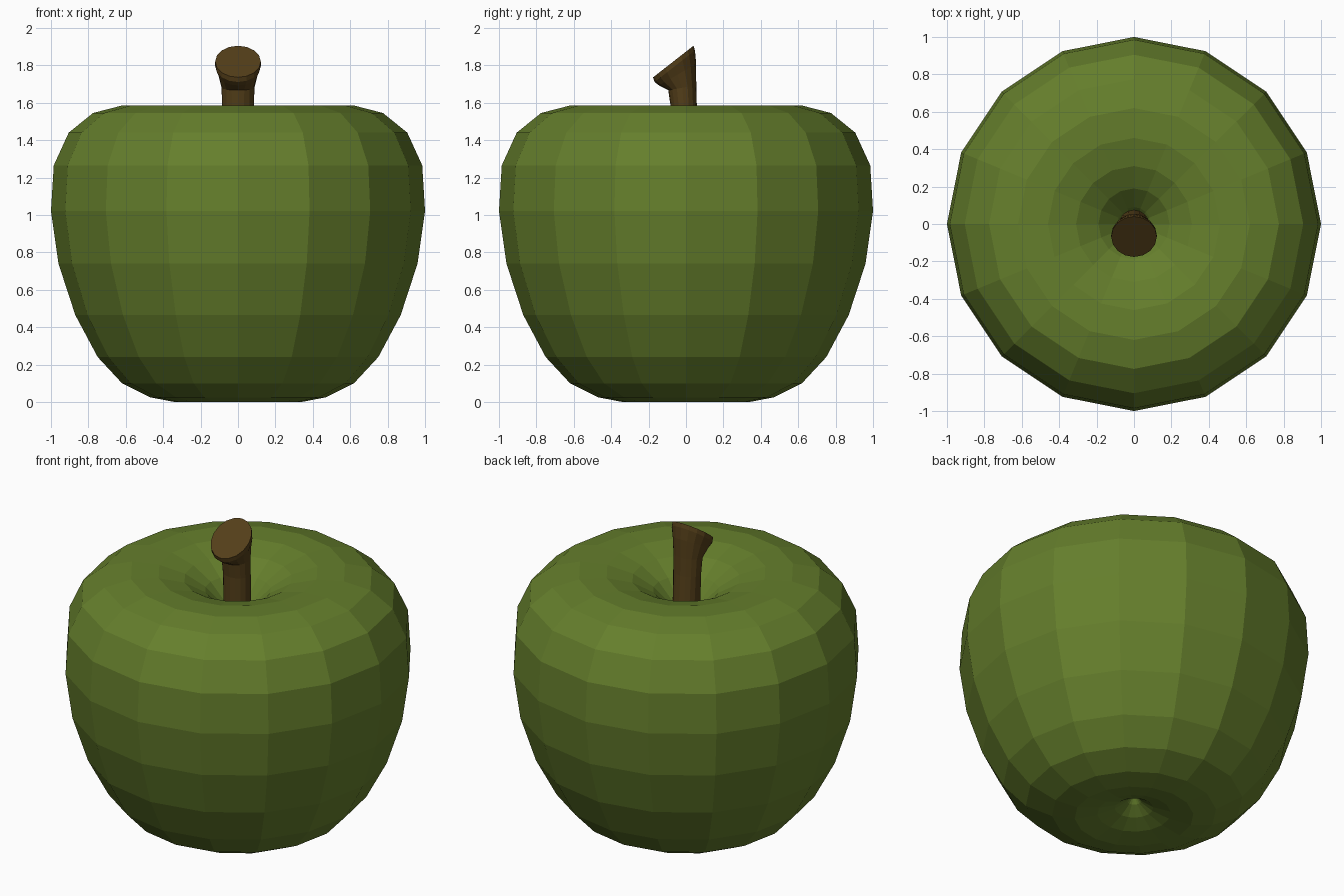
import bpy, bmesh, math

if "Cube" in bpy.data.objects:
    bpy.data.objects.remove(bpy.data.objects["Cube"])

SIDES = 16


def material(name, color):
    m = bpy.data.materials.new(name)
    m.diffuse_color = color
    m.use_nodes = True
    m.node_tree.nodes["Principled BSDF"].inputs["Base Color"].default_value = m.diffuse_color
    return m


def ring(z, rx, y=0.0, rt=None, tilt=0.0):
    """Ring of points; its y axis is tilted upward by 'tilt' degrees."""
    rt = rx if rt is None else rt
    t = math.radians(tilt)
    pts = []
    for i in range(SIDES):
        a = 2 * math.pi * i / SIDES
        d = rt * math.sin(a)
        pts.append((rx * math.cos(a), y + d * math.cos(t), z + d * math.sin(t)))
    return pts


def loft(name, rings, mat, bottom=None, top=None):
    """Skin rings from bottom to top; close with a pole point or a flat cap."""
    bm = bmesh.new()
    loops = [[bm.verts.new(p) for p in r] for r in rings]
    for lo, hi in zip(loops, loops[1:]):
        for i in range(SIDES):
            j = (i + 1) % SIDES
            bm.faces.new((lo[i], lo[j], hi[j], hi[i]))
    for loop, pole in ((loops[0], bottom), (loops[-1], top)):
        if pole is None:
            bm.faces.new(loop)
        else:
            p = bm.verts.new((0, 0, pole))
            for i in range(SIDES):
                bm.faces.new((loop[i], loop[(i + 1) % SIDES], p))
    bmesh.ops.recalc_face_normals(bm, faces=bm.faces)
    me = bpy.data.meshes.new(name)
    bm.to_mesh(me)
    bm.free()
    me.materials.append(mat)
    ob = bpy.data.objects.new(name, me)
    bpy.context.collection.objects.link(ob)
    return ob


green = material("apple_green", (0.13, 0.21, 0.025, 1))
brown = material("stem_brown", (0.09, 0.05, 0.01, 1))

# Fruit body: (radius, height) from the bottom dimple to the top dimple
profile = [(0.04, 0.10), (0.11, 0.055), (0.21, 0.02), (0.34, 0.0), (0.47, 0.025),
           (0.62, 0.10), (0.75, 0.24), (0.87, 0.465), (0.96, 0.74), (1.0, 1.02),
           (0.985, 1.265), (0.905, 1.44), (0.775, 1.545), (0.62, 1.585),
           (0.46, 1.58), (0.31, 1.54), (0.19, 1.47), (0.09, 1.37)]
loft("fruit_body", [ring(z, r) for r, z in profile], green, bottom=0.15, top=1.25)

# Stem: bends forward and flares to a slanted cut end
stem = [(1.27, 0.08, 0.0, 0.08, 0), (1.58, 0.085, -0.012, 0.07, 0),
        (1.68, 0.088, -0.02, 0.076, 10), (1.75, 0.105, -0.045, 0.115, 30),
        (1.795, 0.122, -0.06, 0.137, 38), (1.82, 0.122, -0.068, 0.137, 38)]
loft("stem", [ring(*s) for s in stem], brown)
